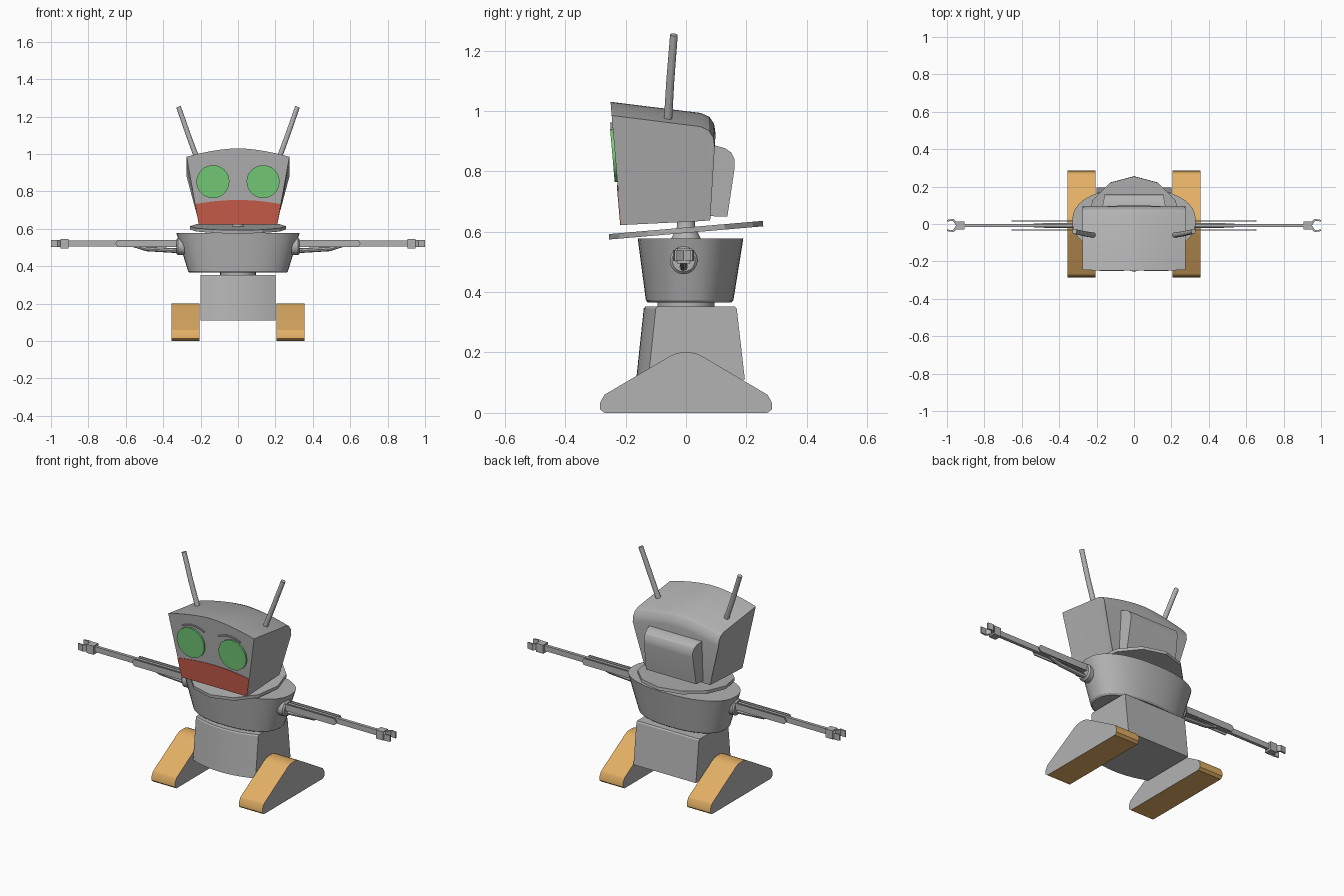
import bpy, bmesh, math
from mathutils import Vector

if "Cube" in bpy.data.objects:
    bpy.data.objects.remove(bpy.data.objects["Cube"])


def material(name, rgb):
    m = bpy.data.materials.new(name)
    m.diffuse_color = (*rgb, 1)
    m.use_nodes = True
    m.node_tree.nodes["Principled BSDF"].inputs["Base Color"].default_value = m.diffuse_color
    return m


GREY = material("metal grey", (0.45, 0.45, 0.45))
ORANGE = material("track orange", (0.76, 0.43, 0.13))
GREEN = material("eye green", (0.18, 0.62, 0.19))
RED = material("mouth red", (0.60, 0.11, 0.07))


def loft(name, rings, mats=(GREY,), smooth=True, rule=None):
    """Skin a list of equal-length point rings and cap both ends."""
    bm = bmesh.new()
    vs = [[bm.verts.new(p) for p in ring] for ring in rings]
    n = len(vs[0])
    for a, b in zip(vs, vs[1:]):
        for i in range(n):
            j = (i + 1) % n
            bm.faces.new((a[i], a[j], b[j], b[i]))
    bm.faces.new(vs[0][::-1])
    bm.faces.new(vs[-1])
    bmesh.ops.recalc_face_normals(bm, faces=bm.faces)
    bm.normal_update()
    if rule:
        for f in bm.faces:
            f.material_index = rule(f)
    me = bpy.data.meshes.new(name)
    bm.to_mesh(me)
    bm.free()
    for m in mats:
        me.materials.append(m)
    ob = bpy.data.objects.new(name, me)
    bpy.context.collection.objects.link(ob)
    if smooth:
        bpy.ops.object.select_all(action='DESELECT')
        ob.select_set(True)
        bpy.context.view_layer.objects.active = ob
        bpy.ops.object.shade_smooth_by_angle(angle=math.radians(28))
    return ob


def oval(rx, ry, z, cy=0, n=32, power=2.0):
    pts = []
    for i in range(n):
        a = 2 * math.pi * i / n
        c, s = math.cos(a), math.sin(a)
        e = 2 / power
        pts.append((rx * math.copysign(abs(c) ** e, c),
                    cy + ry * math.copysign(abs(s) ** e, s), z))
    return pts


def tube(name, path, radii, n=12):
    """Round rod through the path points."""
    path = [Vector(p) for p in path]
    q = (path[-1] - path[0]).to_track_quat('Z', 'Y')
    rings = []
    for p, r in zip(path, radii):
        rings.append([p + q @ Vector((r * math.cos(2 * math.pi * i / n),
                                      r * math.sin(2 * math.pi * i / n), 0))
                      for i in range(n)])
    return loft(name, rings)


def box(name, x0, x1, y0, y1, z0, z1):
    return loft(name, [[(x0, y0, z), (x1, y0, z), (x1, y1, z), (x0, y1, z)]
                       for z in (z0, z1)], smooth=False)


# Lower body: tapered block with a bowed front
def base_ring(z, front, side, back):
    bow = [(0.2 * u, front + (side - front) * u * u, z)
           for u in [k / 5 for k in range(-5, 6)]]
    return bow + [(0.2, back, z), (-0.2, back, z)]


loft("lower_body", [base_ring(0.11, -0.165, -0.125, 0.195),
                    base_ring(0.345, -0.14, -0.10, 0.168),
                    base_ring(0.352, -0.135, -0.095, 0.162)])
loft("waist_disc", [oval(0.095, 0.095, z) for z in (0.345, 0.372)])

# Torso: flared oval tub
loft("torso", [oval(0.258, 0.138, 0.365, 0.012, 40, 2.3),
               oval(0.267, 0.145, 0.373, 0.012, 40, 2.3),
               oval(0.33, 0.175, 0.578, 0.015, 40, 2.3)])

# Collar: thin tilted twelve-sided plate, with the neck through it
collar = loft("collar", [oval(0.256, 0.256, z, n=12) for z in (-0.009, 0.009)],
              smooth=False)
collar.location = (0, 0, 0.605)
collar.rotation_euler = (math.radians(4.9), 0, 0)
loft("neck", [oval(0.05, 0.05, 0.575), oval(0.045, 0.045, 0.585),
              oval(0.03, 0.03, 0.615), oval(0.03, 0.03, 0.64)])

# Head: wide arched top, narrow chin, rounded upper back edge
def head_ring(yb, yt, zb, zt, arch=0.045):
    pts = [(-0.21, yb, zb), (0.21, yb, zb)]
    for k in range(10, -11, -1):
        u = k / 10
        z = zt + arch * (1 - abs(u) ** 1.7)
        pts.append((0.275 * u, yb + (yt - yb) * (z - zb) / (zt + arch - zb), z))
    return pts


loft("head", [head_ring(-0.215, -0.25, 0.622, 0.985),
              head_ring(0.03, 0.05, 0.634, 0.948),
              head_ring(0.06, 0.078, 0.636, 0.935),
              head_ring(0.076, 0.093, 0.637, 0.912),
              head_ring(0.08, 0.098, 0.637, 0.88)])


def face_plate(name, outline, thick, mat):
    """Flat plate lying on the sloped face, outline in x and z."""
    def y(z):
        return -0.215 - 0.035 * (z - 0.622) / 0.408
    return loft(name, [[(x, y(z) + off, z) for x, z in outline]
                       for off in (0.003, -thick)], (mat,))


# Mouth: band across the chin with an arched upper edge
mouth = [(-0.209, 0.623), (0.209, 0.623)]
mouth += [(0.229 * k / 6, 0.732 + 0.022 * (1 - (k / 6) ** 2))
          for k in range(6, -7, -1)]
face_plate("mouth", mouth, 0.003, RED)

for s, side in ((-1, "right"), (1, "left")):
    # Eyes and brows
    face_plate(side + "_eye",
               [(s * 0.134 + 0.088 * math.cos(i * math.pi / 16),
                 0.852 + 0.088 * math.sin(i * math.pi / 16)) for i in range(32)],
               0.009, GREEN)
    arc = [k / 6 for k in range(-6, 7)]
    brow = [(s * (0.115 + 0.07 * u), 0.962 - 0.018 * u * u) for u in arc]
    brow += [(s * (0.115 + 0.07 * u), 0.954 - 0.018 * u * u) for u in arc[::-1]]
    face_plate(side + "_brow", brow, 0.007, GREY)

    # Antenna: bent rod
    tube(side + "_antenna", [(s * 0.215, -0.06, 0.965), (s * 0.265, -0.052, 1.1),
                             (s * 0.318, -0.04, 1.252)], (0.014, 0.0135, 0.013))

    # Foot: wedge with orange tread and grey sides
    half = [(0.27, 0.0), (0.285, 0.012), (0.284, 0.035), (0.27, 0.06),
            (0.055, 0.187), (0.038, 0.195), (0.018, 0.2)]
    wedge = half + [(-y, z) for y, z in half[::-1]]
    loft(side + "_foot", [[(s * x, y, z) for y, z in wedge] for x in (0.205, 0.355)],
         (ORANGE, GREY), rule=lambda f: int(abs(f.normal.x) > 0.9))

    # Shoulder socket
    cy = -0.008
    tube(side + "_shoulder", [(s * 0.27, cy, 0.505), (s * 0.322, cy, 0.505),
                              (s * 0.33, cy, 0.505)], (0.046, 0.046, 0.038), 20)

    # Upper arm: two thin pointed side plates
    for y, tag in ((cy - 0.024, "front"), (cy + 0.024, "back")):
        shape = [(0.315, 0.502), (0.642, 0.502), (0.655, 0.521),
                 (0.642, 0.540), (0.315, 0.540)]
        loft(f"{side}_arm_plate_{tag}",
             [[(s * x, y + d, z) for x, z in shape] for d in (-0.003, 0.003)],
             smooth=False)
    # Piston under the upper arm, then the forearm bar
    tube(side + "_piston", [(s * 0.31, cy, 0.482), (s * 0.49, cy, 0.492),
                            (s * 0.56, cy, 0.510)], (0.013, 0.012, 0.008), 8)
    box(side + "_forearm", s * 0.31, s * 0.92, cy - 0.009, cy + 0.009, 0.506, 0.537)

    # Hand: palm block with two hooked fingers
    box(side + "_palm", s * 0.905, s * 0.95, cy - 0.022, cy + 0.022, 0.494, 0.544)
    for t in (-1, 1):
        hook = [(0.93, 0.0), (0.952, 0.0), (0.968, 0.024), (1.0, 0.022),
                (1.0, 0.030), (0.966, 0.035), (0.945, 0.018)]
        loft(f"{side}_finger_{'back' if t > 0 else 'front'}",
             [[(s * x, cy + t * y, z) for x, y in hook] for z in (0.503, 0.539)],
             smooth=False)


# Rear pack: rounded top, tapering backward
pack = [(0.06, 0.652), (0.137, 0.65), (0.161, 0.81), (0.161, 0.84),
        (0.15, 0.862), (0.13, 0.876), (0.098, 0.885), (0.06, 0.885)]
loft("rear_pack", [[(s * (0.17 - 0.2 * max(0, y - 0.09)), y, z) for y, z in pack]
                   for s in (-1, 1)])
